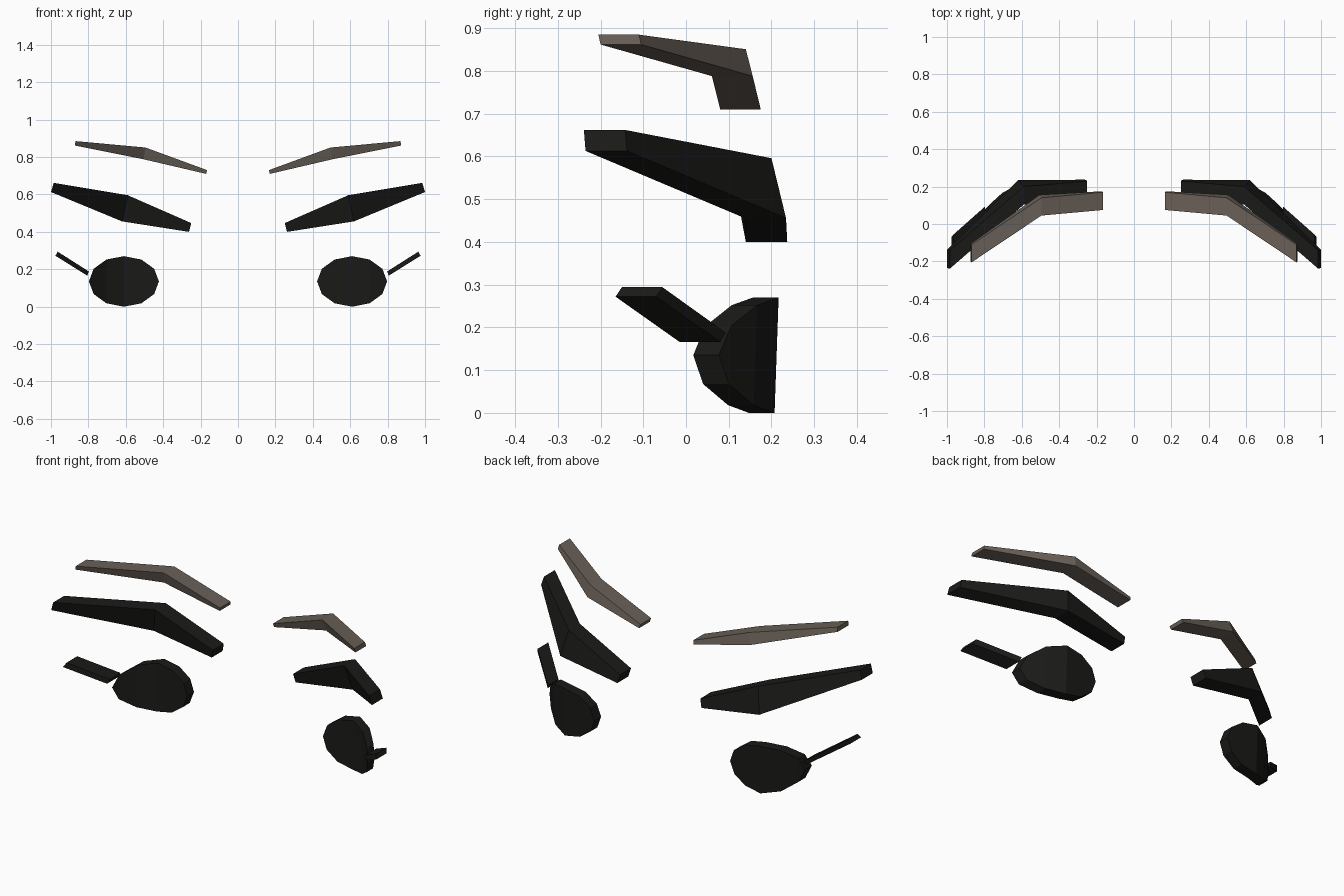
import bpy, bmesh
from math import sin, cos, radians
from mathutils import Vector

if "Cube" in bpy.data.objects:
    bpy.data.objects.remove(bpy.data.objects["Cube"])


def material(name, rgb):
    m = bpy.data.materials.new(name)
    m.diffuse_color = (*rgb, 1)
    m.use_nodes = True
    m.node_tree.nodes["Principled BSDF"].inputs["Base Color"].default_value = m.diffuse_color
    return m


def ribbon(name, stations, depth, mat):
    """Sweep (top, bottom) edge pairs into a solid extruded towards -y, mirrored in x."""
    bm = bmesh.new()
    back = Vector((0, -depth, 0))
    rings = []
    for top, bottom in stations:
        t, b = Vector(top), Vector(bottom)
        rings.append([bm.verts.new(p) for p in (t, b, b + back, t + back)])
    for r, s in zip(rings, rings[1:]):
        for i in range(4):
            j = (i + 1) % 4
            bm.faces.new((r[i], r[j], s[j], s[i]))
    bm.faces.new(rings[0][::-1])
    bm.faces.new(rings[-1])
    bmesh.ops.remove_doubles(bm, verts=bm.verts, dist=1e-4)
    bmesh.ops.recalc_face_normals(bm, faces=bm.faces)
    me = bpy.data.meshes.new(name)
    bm.to_mesh(me)
    bm.free()
    me.materials.append(mat)
    ob = bpy.data.objects.new(name, me)
    bpy.context.collection.objects.link(ob)
    ob.modifiers.new("Mirror", 'MIRROR')
    return ob


brown = material("brow_brown", (0.14, 0.115, 0.095))
black = material("eye_black", (0.01, 0.01, 0.009))

# Eyebrows: inner end, bend, outer end
ribbon("eyebrows", [
    ((0.165, 0.170, 0.730), (0.170, 0.175, 0.710)),
    ((0.495, 0.140, 0.851), (0.505, 0.156, 0.788)),
    ((0.868, -0.110, 0.885), (0.873, -0.105, 0.862)),
], 0.095, brown)

# Upper lash lines
ribbon("upper_lashes", [
    ((0.250, 0.230, 0.447), (0.262, 0.237, 0.400)),
    ((0.590, 0.200, 0.596), (0.620, 0.234, 0.456)),
    ((0.985, -0.142, 0.662), (1.000, -0.138, 0.613)),
], 0.097, black)

# Lash flicks at the outer eye corners
ribbon("lash_flicks", [
    ((0.797, 0.093, 0.188), (0.806, 0.080, 0.166)),
    ((0.964, -0.055, 0.294), (0.976, -0.070, 0.272)),
], 0.095, black)

# Eyes: twelve-sided ovals, flat on the inner half and wrapping back on the outer half
columns = []
for k in range(7):
    a = radians(180 - 30 * k)
    c, h = cos(a), 0.135 * sin(a)
    y = 0.212 - 0.135 * max(c, 0) ** 1.45
    x = 0.61 + 0.187 * c
    columns.append(((x, y + 0.035 * h, 0.135 + h), (x, y - 0.035 * h, 0.135 - h)))
ribbon("eyes", columns, 0.06, black)
